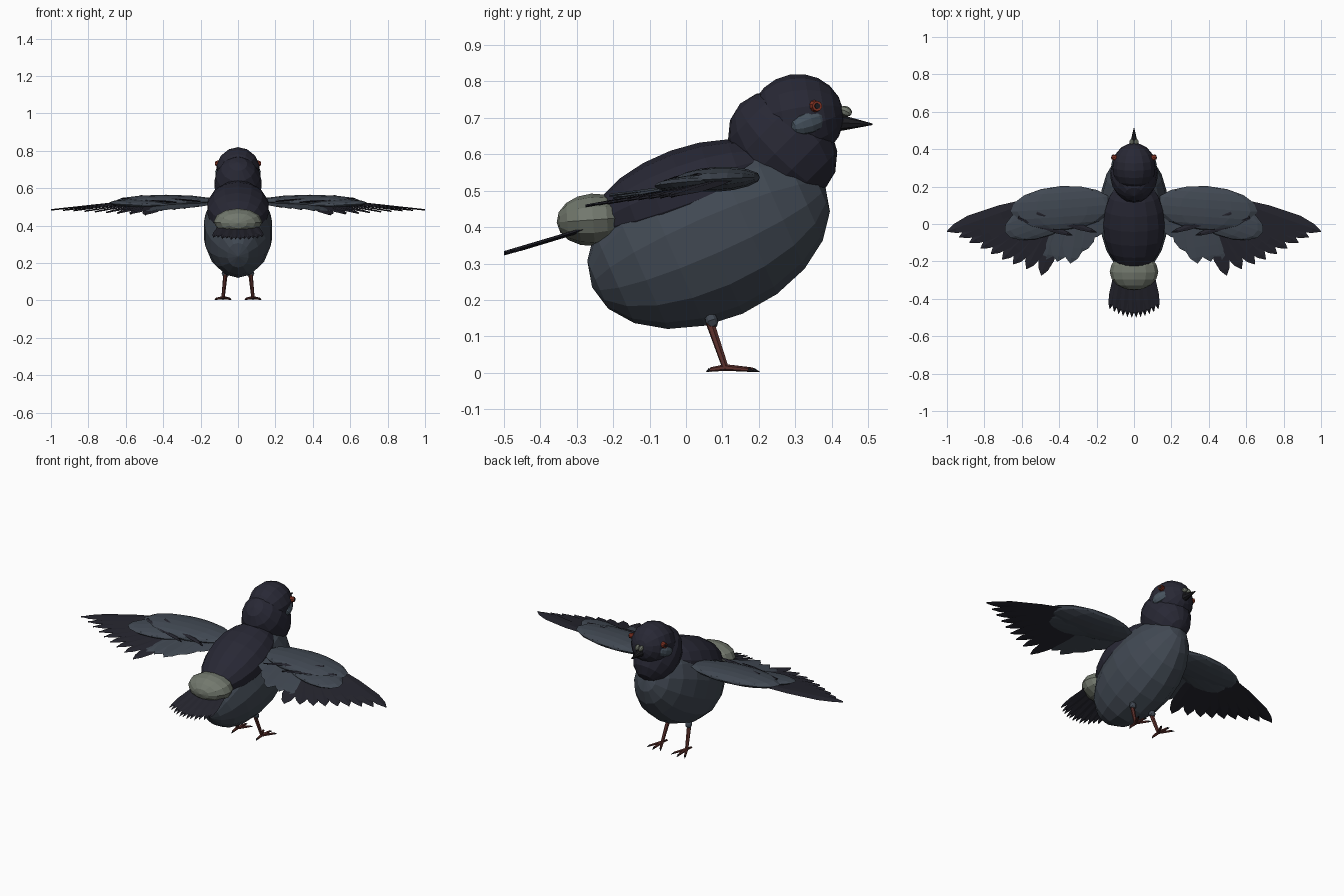
import bpy, bmesh, math
from mathutils import Vector, Matrix

if "Cube" in bpy.data.objects:
    bpy.data.objects.remove(bpy.data.objects["Cube"])


def material(name, rgb):
    m = bpy.data.materials.new(name)
    m.diffuse_color = (*rgb, 1)
    m.use_nodes = True
    m.node_tree.nodes["Principled BSDF"].inputs["Base Color"].default_value = m.diffuse_color
    return m


SLATE = material("slate grey", (0.053, 0.066, 0.086))
DARK = material("dark plumage", (0.021, 0.021, 0.035))
FLIGHT = material("flight feather", (0.018, 0.018, 0.027))
PALE = material("pale grey", (0.17, 0.19, 0.155))
CHEEK = material("blue grey", (0.062, 0.085, 0.11))
RED = material("dull red", (0.11, 0.03, 0.025))
IRIS = material("orange red", (0.24, 0.035, 0.018))
BLACK = material("black", (0.012, 0.012, 0.015))


def finish(name, bm, mat):
    bmesh.ops.recalc_face_normals(bm, faces=bm.faces)
    me = bpy.data.meshes.new(name)
    bm.to_mesh(me)
    bm.free()
    me.materials.append(mat)
    ob = bpy.data.objects.new(name, me)
    bpy.context.collection.objects.link(ob)
    return ob


def ellipsoid(name, centre, radii, mat, tilt=0, turn=0, seg=12, rings=8):
    """Faceted sphere with its poles along y, tilted about x, turned about z."""
    bm = bmesh.new()
    bmesh.ops.create_uvsphere(bm, u_segments=seg, v_segments=rings, radius=1)
    m = (Matrix.Translation(centre) @ Matrix.Rotation(math.radians(turn), 4, 'Z')
         @ Matrix.Rotation(math.radians(tilt), 4, 'X') @ Matrix.Diagonal((*radii, 1))
         @ Matrix.Rotation(math.pi / 2, 4, 'X'))
    bm.transform(m)
    return finish(name, bm, mat)


def rod(bm, a, b, r1, r2, seg=6):
    a, b = Vector(a), Vector(b)
    d = b - a
    m = Matrix.Translation((a + b) / 2) @ d.to_track_quat('Z', 'Y').to_matrix().to_4x4()
    bmesh.ops.create_cone(bm, cap_ends=True, segments=seg, radius1=r1, radius2=r2,
                          depth=d.length, matrix=m)


def feather(bm, root, tip, width, thick=0.008):
    """Pointed blade with a raised centre line."""
    root, tip = Vector(root), Vector(tip)
    d = tip - root
    side = d.cross(Vector((0, 0, 1))).normalized()
    up = Vector((0, 0, thick / 2))
    loops = []
    for t, w in ((0, 0.5), (0.35, 0.95), (0.72, 1.0), (0.9, 0.6), (1, 0.04)):
        p, s = root + d * t, side * width * w / 2
        loops.append([bm.verts.new(q) for q in (p - s, p + up, p + s, p - up)])
    for a, b in zip(loops, loops[1:]):
        for i in range(4):
            j = (i + 1) % 4
            bm.faces.new((a[i], a[j], b[j], b[i]))
    bm.faces.new(loops[0])
    bm.faces.new(loops[-1])


# Body, back, rump, neck and head
ellipsoid("body", (0, 0.062, 0.375), (0.187, 0.349, 0.232), SLATE, 23.7, seg=14, rings=10)
ellipsoid("back", (0, 0.0, 0.492), (0.168, 0.265, 0.125), DARK, 20, seg=14, rings=10)
ellipsoid("rump", (0, -0.255, 0.42), (0.13, 0.1, 0.072), PALE, 4, seg=12, rings=8)
ellipsoid("neck", (0, 0.265, 0.622), (0.128, 0.165, 0.135), DARK, -45, seg=14, rings=8)
ellipsoid("head", (0, 0.305, 0.7), (0.117, 0.128, 0.12), DARK, 10, seg=14, rings=10)

# Tail fan
bm = bmesh.new()
N = 12
for i in range(N):
    u = 2 * i / (N - 1) - 1
    lift = 0.004 * (i % 2)
    feather(bm, (u * 0.075, -0.2, 0.415 + lift),
            (u * 0.13, -0.5 + 0.045 * u * u, 0.326 + lift + 0.012 * u * u), 0.04)
finish("tail", bm, FLIGHT)

# Beak
bm = bmesh.new()
rod(bm, (0, 0.4, 0.687), (0, 0.512, 0.682), 0.028, 0.002, 8)
finish("beak", bm, BLACK)

for s, side in ((1, "right"), (-1, "left")):
    # Face details
    ellipsoid(side + " cere", (s * 0.012, 0.438, 0.718), (0.013, 0.018, 0.014), PALE, -25, seg=8, rings=6)
    ellipsoid(side + " cheek", (s * 0.092, 0.337, 0.688), (0.025, 0.054, 0.034), CHEEK, 18, s * 22, 10, 6)
    bm = bmesh.new()
    rod(bm, (s * 0.09, 0.35, 0.731), (s * 0.118, 0.36, 0.732), 0.018, 0.014, 10)
    finish(side + " iris", bm, IRIS)
    bm = bmesh.new()
    rod(bm, (s * 0.112, 0.358, 0.732), (s * 0.121, 0.361, 0.732), 0.009, 0.008, 8)
    finish(side + " pupil", bm, BLACK)

    # Wing coverts
    ellipsoid(side + " wing shoulder", (s * 0.385, 0.085, 0.531), (0.275, 0.118, 0.034), SLATE,
              3, s * -4, 12, 8)
    ellipsoid(side + " wing covert", (s * 0.475, 0.035, 0.52), (0.23, 0.1, 0.022), SLATE,
              6, s * -20, 12, 8)

    # Long outer flight feathers
    bm = bmesh.new()
    tips = ((1.0, -0.04, 0.484), (0.935, -0.07, 0.482), (0.88, -0.1, 0.48), (0.82, -0.13, 0.477),
            (0.765, -0.16, 0.474), (0.705, -0.19, 0.47), (0.645, -0.215, 0.466),
            (0.575, -0.24, 0.463), (0.495, -0.275, 0.458))
    for i, (x, y, z) in enumerate(tips):
        t = i / (len(tips) - 1)
        feather(bm, (s * (0.56 - 0.16 * t), 0.115 - 0.07 * t, 0.532 - 0.002 * i), (s * x, y, z), 0.085)
    finish(side + " flight feathers", bm, FLIGHT)

    # Grey inner feathers
    bm = bmesh.new()
    for i, (x, y) in enumerate(((0.47, -0.19), (0.41, -0.2), (0.34, -0.21), (0.285, -0.15), (0.235, -0.075))):
        feather(bm, (s * (0.4 - 0.055 * i), 0.09, 0.525 + 0.001 * i),
                (s * x, y, 0.475 + 0.006 * i), 0.115)
    finish(side + " inner feathers", bm, SLATE)

    # Dark bars across the upper wing
    bm = bmesh.new()
    for a, b in (((0.52, 0.06, 0.559), (0.2, -0.045, 0.53)),
                 ((0.62, 0.035, 0.545), (0.33, -0.06, 0.525))):
        feather(bm, (s * a[0], a[1], a[2]), (s * b[0], b[1], b[2]), 0.035)
    finish(side + " wing bars", bm, FLIGHT)

    # Leg with thigh, toes and claws
    ellipsoid(side + " thigh", (s * 0.067, 0.07, 0.145), (0.02, 0.017, 0.024), SLATE, 20, 0, 8, 6)
    ankle = Vector((s * 0.08, 0.108, 0.015))
    bm = bmesh.new()
    rod(bm, (s * 0.067, 0.065, 0.14), ankle, 0.012, 0.009)
    claws = bmesh.new()
    for dx, dy in ((-0.035, 0.065), (0.0, 0.075), (0.035, 0.065), (0.0, -0.042)):
        end = ankle + Vector((dx, dy, -0.006))
        rod(bm, ankle, end, 0.009, 0.006)
        rod(claws, end, end + Vector((dx * 0.25, dy * 0.25, -0.006)), 0.006, 0.001)
    finish(side + " leg", bm, RED)
    finish(side + " claws", claws, BLACK)
